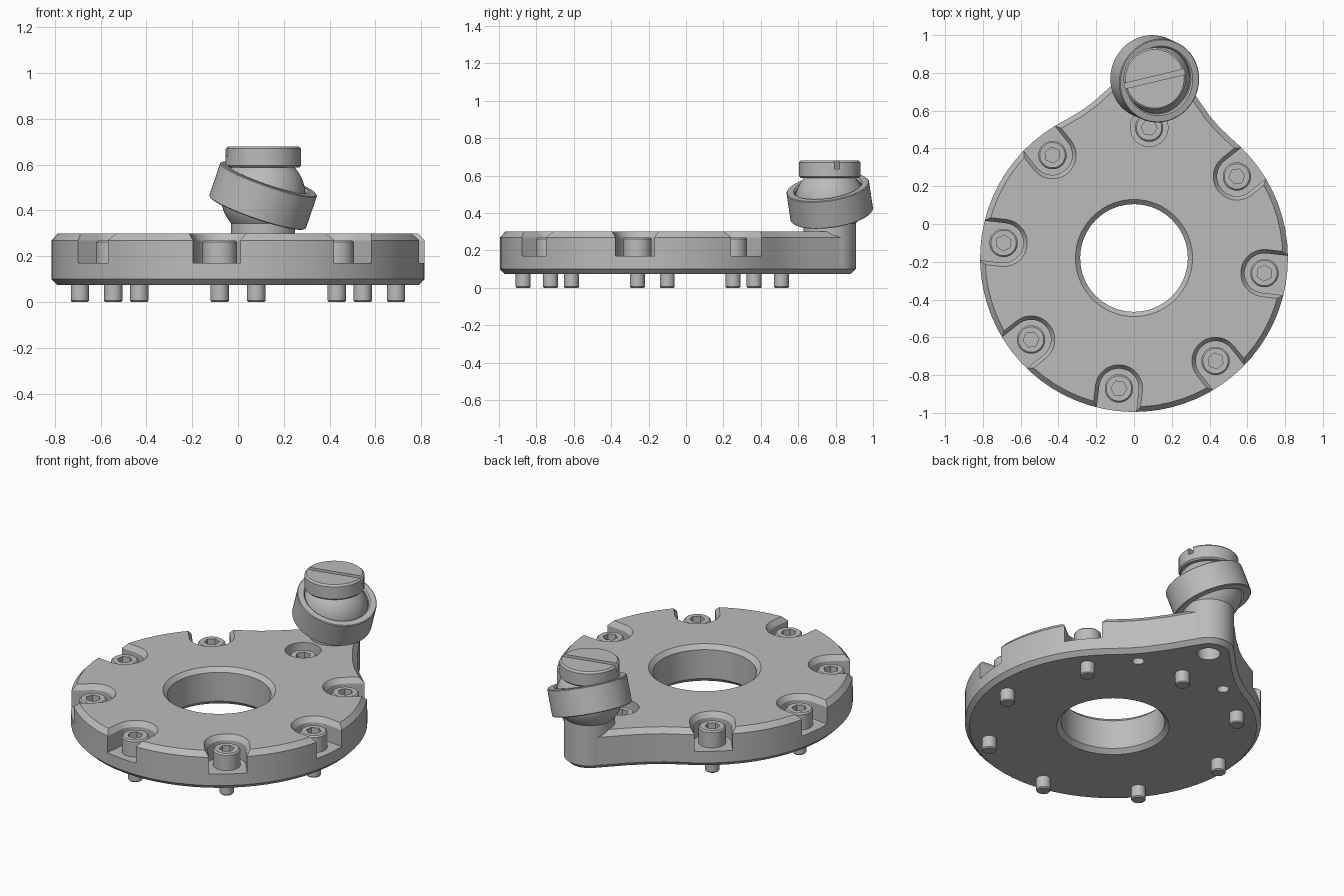
import bpy, bmesh
from math import sin, cos, radians, pi
from mathutils import Matrix, Vector

cube = bpy.data.objects.get("Cube")
if cube:
    bpy.data.objects.remove(cube)

grey = bpy.data.materials.new("machined_grey")
grey.use_nodes = True
grey.diffuse_color = (0.5, 0.5, 0.5, 1)
grey.node_tree.nodes["Principled BSDF"].inputs["Base Color"].default_value = (0.5, 0.5, 0.5, 1)

# Plate frame: the lug points along local +y
FRAME = Matrix.Translation((0, -0.18, 0)) @ Matrix.Rotation(radians(-6.6), 4, "Z")
BOLT_R, POST_R = 0.695, 0.955


def turn(degrees):
    return Matrix.Rotation(radians(degrees), 4, "Z")


def along(radius):
    return Matrix.Translation((0, radius, 0))


def finish(name, bm, matrix):
    bmesh.ops.remove_doubles(bm, verts=bm.verts, dist=1e-5)
    bmesh.ops.recalc_face_normals(bm, faces=bm.faces)
    mesh = bpy.data.meshes.new(name)
    bm.to_mesh(mesh)
    bm.free()
    mesh.materials.append(grey)
    obj = bpy.data.objects.new(name, mesh)
    bpy.context.collection.objects.link(obj)
    obj.matrix_world = matrix
    return obj


def lathe(name, profile, matrix, segments=48):
    """Revolve (radius, z) points around z."""
    bm = bmesh.new()
    rings = [[bm.verts.new((r * cos(2 * pi * i / segments), r * sin(2 * pi * i / segments), z))
              for i in range(segments)] for r, z in profile]
    for a, b in zip(rings, rings[1:]):
        for i in range(segments):
            j = (i + 1) % segments
            bm.faces.new((a[i], a[j], b[j], b[i]))
    return finish(name, bm, matrix)


def loft(name, layers, matrix):
    """Stack equal-length outlines, given as (outline, z), into a closed solid."""
    bm = bmesh.new()
    rings = [[bm.verts.new((x, y, z)) for x, y in outline] for outline, z in layers]
    for a, b in zip(rings, rings[1:]):
        for i in range(len(a)):
            j = (i + 1) % len(a)
            bm.faces.new((a[i], a[j], b[j], b[i]))
    bm.faces.new(rings[0][::-1])
    bm.faces.new(rings[-1])
    return finish(name, bm, matrix)


def cylinder(name, r, z0, z1, matrix, segments=32):
    return lathe(name, [(0, z0), (r, z0), (r, z1), (0, z1)], matrix, segments)


def cut(obj, cutters):
    bpy.context.view_layer.objects.active = obj
    for cutter in cutters:
        cutter.hide_render = True
        mod = obj.modifiers.new("cut", "BOOLEAN")
        mod.operation = "DIFFERENCE"
        mod.solver = "EXACT"
        mod.object = cutter
        bpy.ops.object.modifier_apply(modifier=mod.name)
        bpy.data.objects.remove(cutter)


def inset(outline, d):
    """Move a counter-clockwise outline inwards by d."""
    result = []
    n = len(outline)
    for i in range(n):
        p, q, r = (Vector(outline[k % n]) for k in (i - 1, i, i + 1))
        e, f = (q - p).normalized(), (r - q).normalized()
        normal = Vector((-e.y - f.y, e.x + f.x)).normalized()
        result.append(tuple(q + normal * d))
    return result


def arc(cx, cy, r, start, end, n):
    return [(cx + r * cos(radians(start + (end - start) * i / n)),
             cy + r * sin(radians(start + (end - start) * i / n))) for i in range(n + 1)]


# Plate: disc flowing through soft fillets into a rounded lug
side = [(0.425, 0.698), (0.365, 0.744), (0.31, 0.795), (0.225, 0.891)]
outline = (arc(0, 0, 0.815, 127, 413, 56) + side
           + arc(0, POST_R, 0.139, 38, 142, 14)
           + [(-x, y) for x, y in reversed(side)])
plate = loft("plate", [(inset(outline, 0.025), 0.075), (outline, 0.1),
                       (outline, 0.27), (inset(outline, 0.027), 0.3)], FRAME)

# Chamfered centre bore
cutters = [lathe("bore_cutter", [(0, 0.06), (0.325, 0.06), (0.285, 0.1), (0.285, 0.275),
                                 (0.325, 0.315), (0, 0.315)], FRAME, 64)]


# Open pockets around the rim, one closed counterbore by the lug
def slot(w):
    return arc(0, BOLT_R, w, 180, 360, 16) + [(w, 1.0), (-w, 1.0)]


for k in range(1, 8):
    cutters.append(loft("pocket_cutter", [(slot(0.105), 0.17), (slot(0.105), 0.27),
                                          (slot(0.132), 0.31)], FRAME @ turn(45 * k)))
cutters.append(cylinder("counterbore_cutter", 0.1, 0.17, 0.35, FRAME @ along(BOLT_R)))

# Blind holes in the underside
for angle in (-22.5, 22.5):
    cutters.append(cylinder("dowel_cutter", 0.033, 0.05, 0.16, FRAME @ turn(angle) @ along(0.73)))
cutters.append(cylinder("post_hole_cutter", 0.064, 0.05, 0.25, FRAME @ along(POST_R)))
cut(plate, cutters)

# Socket head screws sharing one mesh
screw = lathe("screw_1", [(0, 0), (0.035, 0), (0.04, 0.006), (0.04, 0.165), (0.075, 0.165),
                          (0.075, 0.262), (0.067, 0.27), (0, 0.27)], FRAME @ along(BOLT_R), 32)
cut(screw, [cylinder("hex_cutter", 0.042, 0.22, 0.3, screw.matrix_world.copy(), 6)])
for k in range(1, 8):
    copy = bpy.data.objects.new("screw_%d" % (k + 1), screw.data)
    bpy.context.collection.objects.link(copy)
    copy.matrix_world = FRAME @ turn(45 * k) @ along(BOLT_R)

# Post with a ball on top
POST = FRAME @ along(POST_R)
BALL_Z = 0.465
ball = arc(0, BALL_Z, 0.185, -40.8, 47, 16)
post = lathe("post_and_ball", [(0, 0.25), (0.065, 0.25), (0.065, 0.1), (0.14, 0.1)]
             + ball + [(0, ball[-1][1])], POST)

# Tilted swivel ring around the ball
tilt = Vector((0.32, -0.14, 0.937)).to_track_quat("Z", "Y").to_matrix().to_4x4()
centre = POST.translation + Vector((0, 0, BALL_Z))
ring = lathe("swivel_ring", [(0.178, -0.078), (0.219, -0.078), (0.223, -0.074), (0.223, 0.074),
                             (0.219, 0.078), (0.186, 0.078), (0.178, 0.07), (0.178, -0.078)],
             Matrix.Translation(centre) @ tilt, 64)

# Slotted cap
cap = lathe("slotted_cap", [(0, 0.588), (0.157, 0.588), (0.165, 0.596), (0.165, 0.67),
                            (0.155, 0.68), (0, 0.68)], POST)
bar = [(-0.2, -0.014), (0.2, -0.014), (0.2, 0.014), (-0.2, 0.014)]
cut(cap, [loft("slot_cutter", [(bar, 0.635), (bar, 0.7)], POST @ turn(20))])

# Smooth curved walls, keep machined edges crisp
bpy.ops.object.select_all(action="DESELECT")
for obj in (plate, screw, post, ring, cap):
    obj.select_set(True)
bpy.context.view_layer.objects.active = plate
bpy.ops.object.shade_smooth_by_angle(angle=radians(25))
